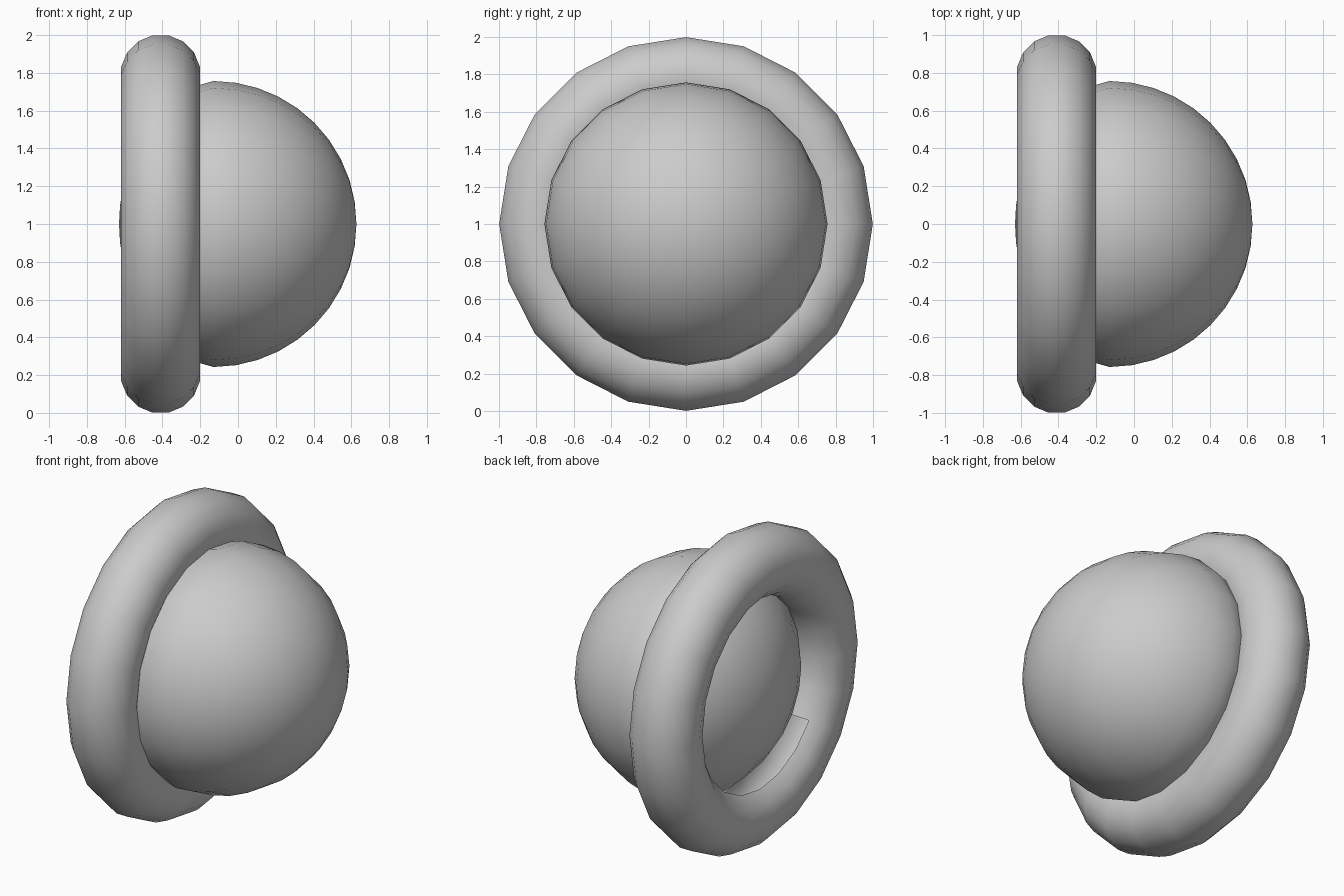
import bpy, bmesh
from math import sin, cos, pi, sqrt, radians

if "Cube" in bpy.data.objects:
    bpy.data.objects.remove(bpy.data.objects["Cube"])

SIDES = 20


def lathe(name, profile, closed=False, skip=lambda i, j: False):
    """Turn (x, radius) points around the x axis at height 1."""
    bm = bmesh.new()
    rows = [[bm.verts.new((x, r * cos(2 * pi * j / SIDES), 1 + r * sin(2 * pi * j / SIDES)))
             for j in range(SIDES)] for x, r in profile]
    n = len(rows)
    for i in range(n if closed else n - 1):
        for j in range(SIDES):
            if not skip(i, j):
                a, b, k = rows[i], rows[(i + 1) % n], (j + 1) % SIDES
                bm.faces.new((a[j], a[k], b[k], b[j]))
    bmesh.ops.remove_doubles(bm, verts=bm.verts, dist=0.0005)
    bmesh.ops.recalc_face_normals(bm, faces=bm.faces)
    for f in bm.faces:
        f.smooth = True
    mesh = bpy.data.meshes.new(name)
    bm.to_mesh(mesh)
    bm.free()
    obj = bpy.data.objects.new(name, mesh)
    bpy.context.collection.objects.link(obj)
    return obj


# Ring: round tube, with an opening in the lower part of its inner wall
TUBE = 16
ring_profile = []
for i in range(TUBE):
    t = radians(180 - 11.25 + 22.5 * i - 22.5)
    ring_profile.append((-0.41 + 0.213 * sin(t), 0.79 + 0.213 * cos(t)))
lathe("ring", ring_profile, closed=True,
      skip=lambda i, j: i in (0, 1, 2) and 12 <= j <= 17)

# Dome: round front and a flatter bulging back
front = [(-0.13 + 0.757 * cos(pi / 2 * k / 10), 0.757 * sin(pi / 2 * k / 10)) for k in range(11)]
back = [(-0.63 * sqrt(1 - (r / 0.755) ** 2), r) for r in (0.62, 0.56, 0.45, 0.33, 0.2, 0.1, 0.0)]
lathe("dome", front + [(-0.26, 0.72)] + back)
